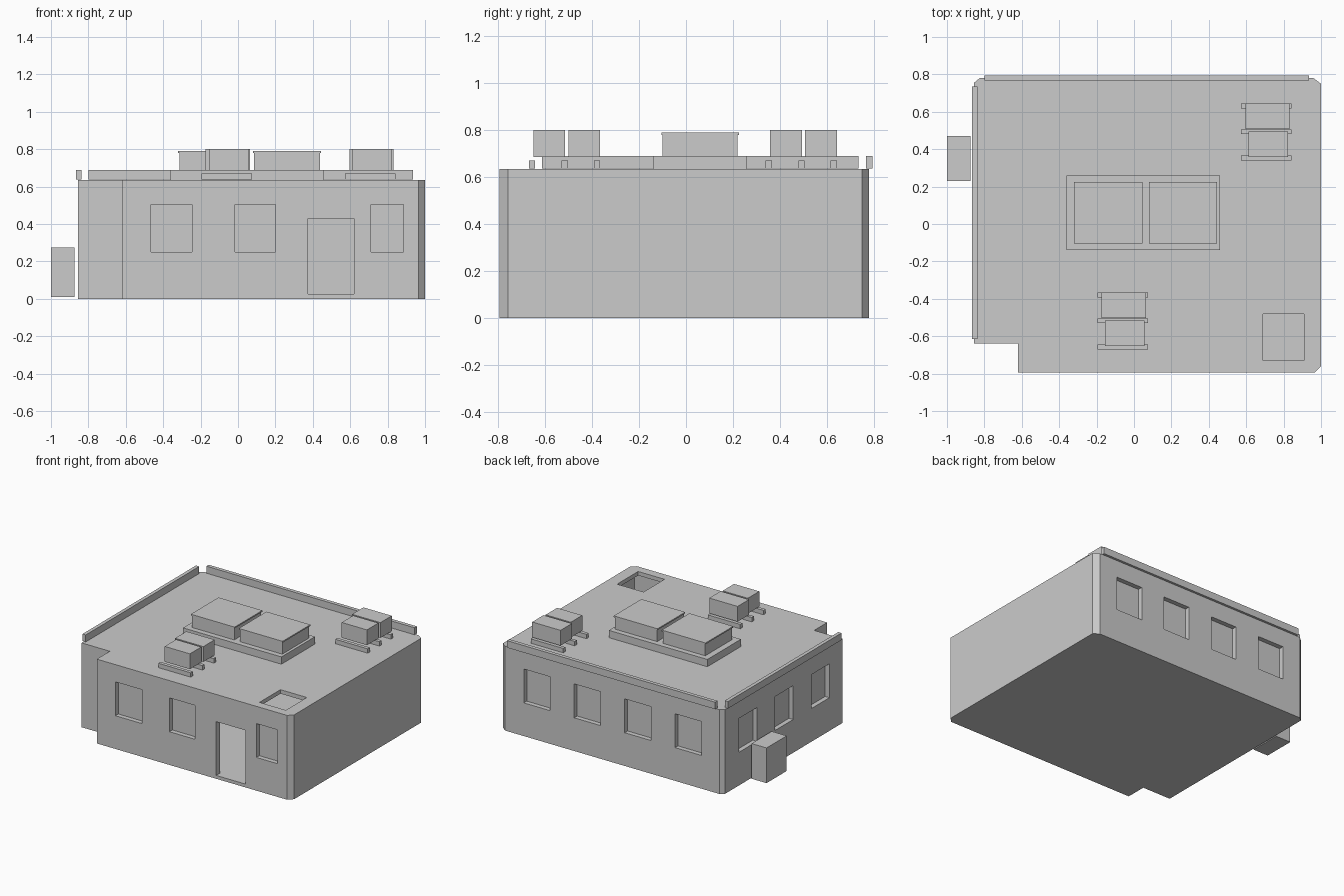
import bpy
import bmesh

cube = bpy.data.objects.get("Cube")
if cube:
    bpy.data.objects.remove(cube, do_unlink=True)

grey = bpy.data.materials.new("plain grey")
grey.use_nodes = True
colour = (0.6, 0.6, 0.6, 1)
grey.diffuse_color = colour
for node in grey.node_tree.nodes:
    if node.type == 'BSDF_PRINCIPLED':
        node.inputs["Base Color"].default_value = colour


def prism(name, outline, z0, z1):
    """Extrude a flat outline from z0 up to z1."""
    bm = bmesh.new()
    face = bm.faces.new([bm.verts.new((x, y, z0)) for x, y in outline])
    top = bmesh.ops.extrude_face_region(bm, geom=[face])["geom"]
    for v in top:
        if isinstance(v, bmesh.types.BMVert):
            v.co.z = z1
    bmesh.ops.recalc_face_normals(bm, faces=bm.faces[:])
    mesh = bpy.data.meshes.new(name)
    bm.to_mesh(mesh)
    bm.free()
    mesh.materials.append(grey)
    obj = bpy.data.objects.new(name, mesh)
    bpy.context.scene.collection.objects.link(obj)
    return obj


def box(name, x0, x1, y0, y1, z0, z1):
    return prism(name, [(x0, y0), (x1, y0), (x1, y1), (x0, y1)], z0, z1)


# Building shell with chamfered corners and a stepped front corner
FRONT, BACK, LEFT, RIGHT, ROOF = -0.795, 0.78, -0.855, 1.0, 0.635
shell = prism("building", [
    (-0.62, FRONT), (0.965, FRONT), (RIGHT, -0.76), (RIGHT, 0.75), (0.96, BACK),
    (-0.825, BACK), (LEFT, 0.755), (LEFT, -0.64), (-0.62, -0.64)], 0, ROOF)

# Hollow room, doorway, roof hatch and window recesses
T, DEPTH, OUT = 0.045, 0.035, 0.05
cutters = [
    prism("room_cutter", [
        (-0.62 + T, FRONT + T), (RIGHT - T, FRONT + T), (RIGHT - T, BACK - T),
        (LEFT + T, BACK - T), (LEFT + T, -0.64 + T), (-0.62 + T, -0.64 + T)],
        0.025, ROOF - 0.03),
    box("door_cutter", 0.375, 0.62, FRONT - OUT, FRONT + 0.1, 0.0251, 0.43),
    box("hatch_cutter", 0.69, 0.91, -0.73, -0.48, 0.5, 0.7),
]
SILL, HEAD = 0.25, 0.505
for a, b in [(-0.465, -0.245), (-0.015, 0.2), (0.71, 0.885)]:
    cutters.append(box("front_window_cutter", a, b, FRONT - OUT, FRONT + DEPTH, SILL, HEAD))
for i in range(4):
    a = 0.585 - i * 0.42
    cutters.append(box("back_window_cutter", a, a + 0.22, BACK - DEPTH, BACK + OUT, SILL, HEAD))
for i in range(3):
    a = 0.375 - i * 0.43
    cutters.append(box("side_window_cutter", LEFT - OUT, LEFT + DEPTH, a, a + 0.215, SILL, HEAD))

for cutter in cutters:
    mod = shell.modifiers.new(cutter.name, 'BOOLEAN')
    mod.operation = 'DIFFERENCE'
    mod.solver = 'EXACT'
    mod.object = cutter

# Bake the cuts, then drop the cutters
bpy.context.view_layer.update()
evaluated = shell.evaluated_get(bpy.context.evaluated_depsgraph_get())
cut_mesh = bpy.data.meshes.new_from_object(evaluated)
shell.modifiers.clear()
shell.data = cut_mesh
for cutter in cutters:
    bpy.data.objects.remove(cutter, do_unlink=True)

# Low parapets along the back and side
box("back_parapet", -0.8, 0.935, 0.767, 0.795, 0.637, 0.69)
box("side_parapet", -0.865, -0.838, -0.615, 0.735, 0.637, 0.69)

# Freestanding cabinet beside the building
box("side_cabinet", -1.0, -0.875, 0.23, 0.47, 0.01, 0.275)

# Large roof plinth with two capped units
box("roof_plinth", -0.36, 0.46, -0.14, 0.26, ROOF, 0.69)
for x in (-0.32, 0.08):
    box("large_unit", x + 0.006, x + 0.359, -0.1, 0.22, 0.69, 0.78)
    box("large_unit_cap", x, x + 0.365, -0.105, 0.225, 0.78, 0.79)


def small_units(x, y):
    """Two boxes standing over three rails."""
    for dy in (0, 0.14, 0.277):
        box("unit_rail", x, x + 0.27, y + dy, y + dy + 0.026, 0.637, 0.67)
    box("small_unit", x + 0.04, x + 0.25, y + 0.019, y + 0.155, 0.685, 0.8)
    box("wide_unit", x + 0.022, x + 0.258, y + 0.168, y + 0.303, 0.685, 0.8)


small_units(-0.195, -0.67)
small_units(0.573, 0.34)
